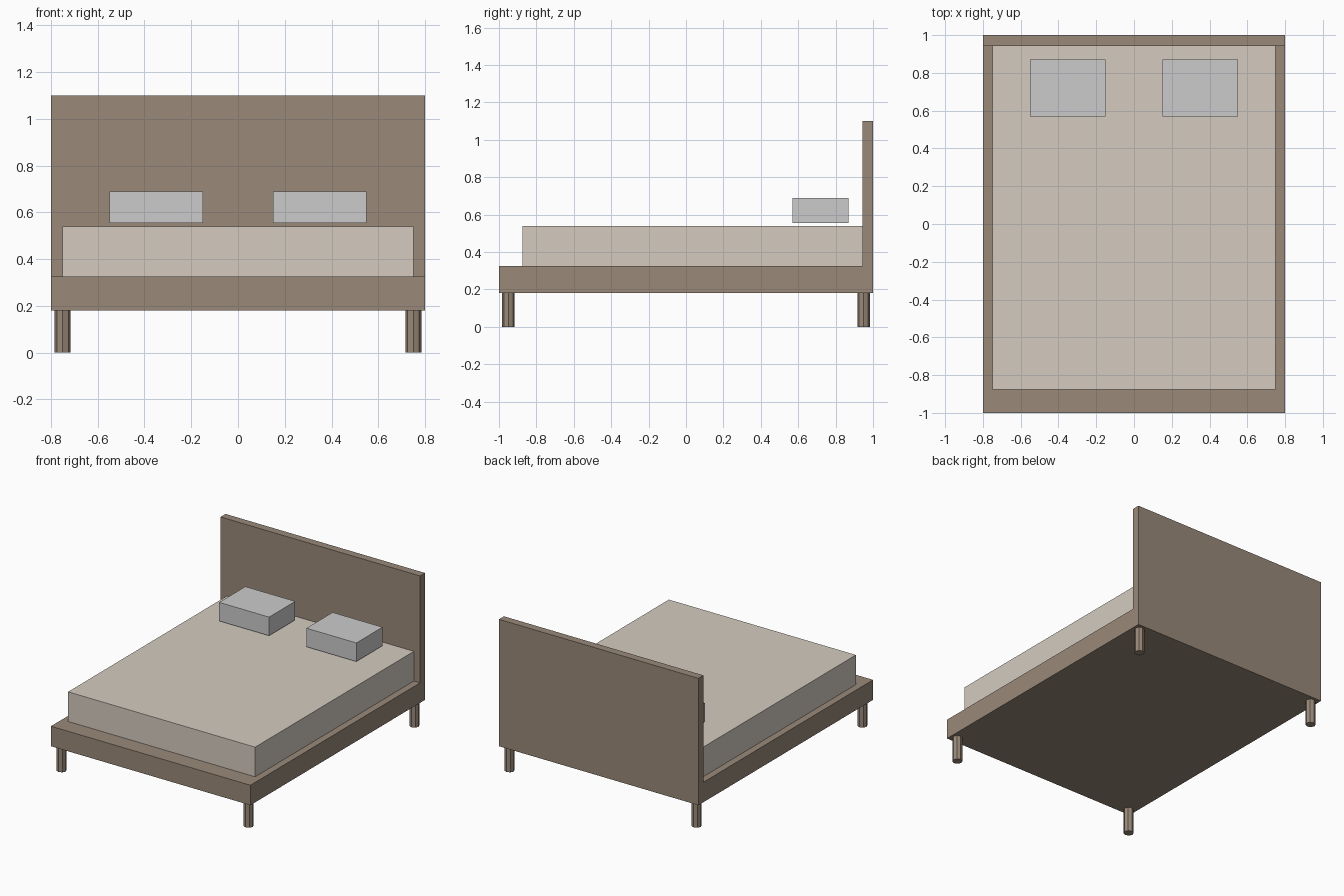
import bpy
import bmesh
from mathutils import Matrix, Vector

if "Cube" in bpy.data.objects:
    bpy.data.objects.remove(bpy.data.objects["Cube"])


def material(name, color):
    mat = bpy.data.materials.new(name)
    mat.diffuse_color = (*color, 1)
    mat.use_nodes = True
    mat.node_tree.nodes["Principled BSDF"].inputs["Base Color"].default_value = mat.diffuse_color
    return mat


WOOD = material("wood", (0.32, 0.25, 0.19))
CREAM = material("cream fabric", (0.66, 0.60, 0.53))
LINEN = material("pale linen", (0.69, 0.69, 0.67))


def finish(name, bm, mat):
    bmesh.ops.recalc_face_normals(bm, faces=bm.faces)
    mesh = bpy.data.meshes.new(name)
    bm.to_mesh(mesh)
    bm.free()
    mesh.materials.append(mat)
    obj = bpy.data.objects.new(name, mesh)
    bpy.context.collection.objects.link(obj)
    return obj


def box(name, lo, hi, mat):
    lo, hi = Vector(lo), Vector(hi)
    bm = bmesh.new()
    bmesh.ops.create_cube(
        bm, size=1,
        matrix=Matrix.Translation((lo + hi) / 2) @ Matrix.Diagonal((*(hi - lo), 1)))
    return finish(name, bm, mat)


# Frame and headboard: one L-shaped side profile extruded across the width
profile = [(-1, 0.18), (1, 0.18), (1, 1.10), (0.943, 1.10), (0.943, 0.325), (-1, 0.325)]
bm = bmesh.new()
side = bm.faces.new([bm.verts.new((-0.8, y, z)) for y, z in profile])
ext = bmesh.ops.extrude_face_region(bm, geom=[side], use_keep_orig=True)
bmesh.ops.translate(bm, vec=(1.6, 0, 0),
                    verts=[v for v in ext["geom"] if isinstance(v, bmesh.types.BMVert)])
finish("frame_and_headboard", bm, WOOD)

# Mattress resting on the frame against the headboard
box("mattress", (-0.75, -0.875, 0.325), (0.75, 0.943, 0.54), CREAM)

# Pillows and eight-sided legs on both sides
for sx, label in ((-1, "left"), (1, "right")):
    x0, x1 = sorted((0.15 * sx, 0.55 * sx))
    box(f"{label}_pillow", (x0, 0.57, 0.555), (x1, 0.87, 0.69), LINEN)
    for sy, end in ((-1, "front"), (1, "back")):
        bm = bmesh.new()
        bmesh.ops.create_cone(
            bm, cap_ends=True, segments=8, radius1=0.034, radius2=0.034, depth=0.18,
            matrix=Matrix.Translation((0.75 * sx, 0.95 * sy, 0.09)))
        finish(f"{end}_{label}_leg", bm, WOOD)
